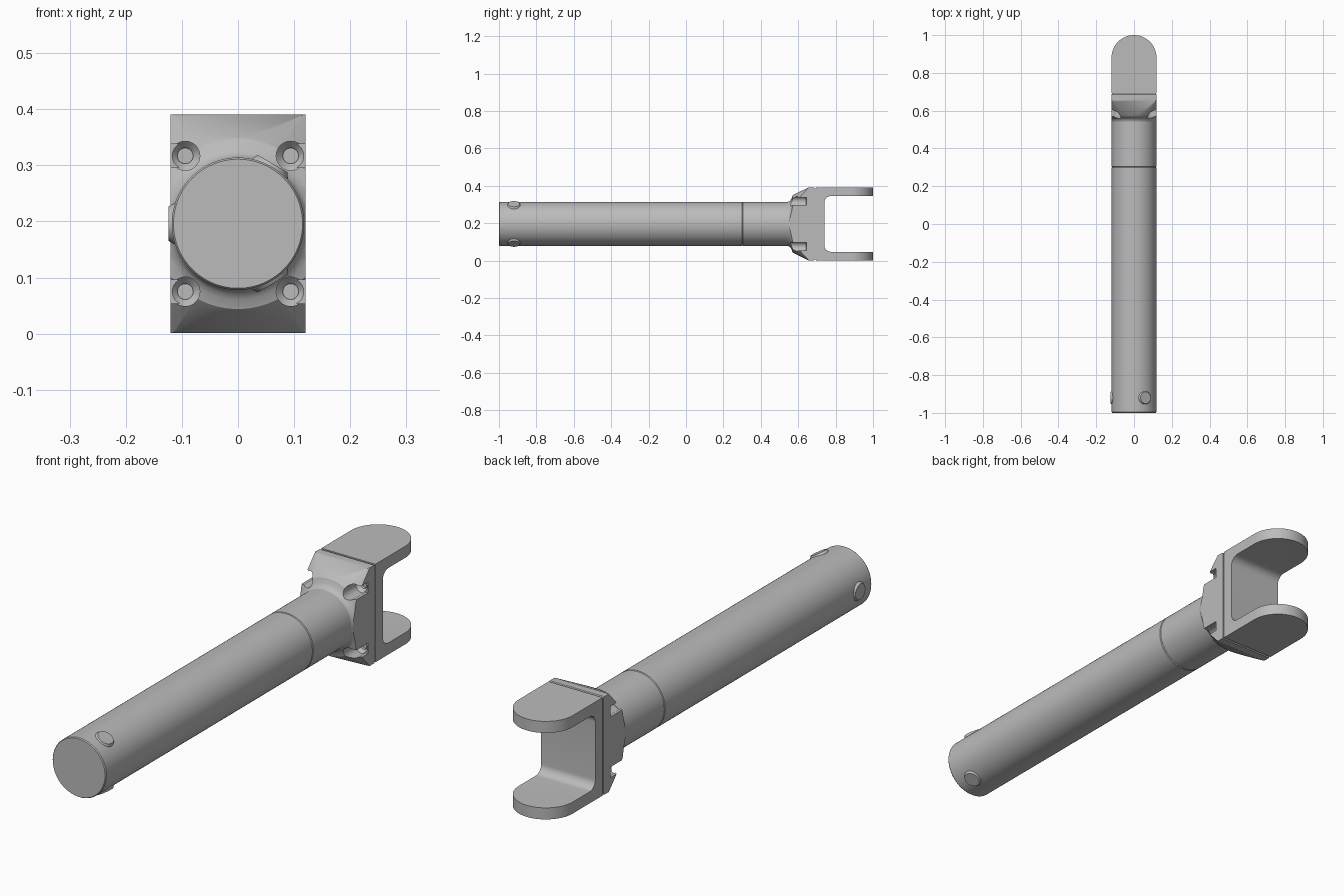
import bpy, bmesh, math
from mathutils import Matrix, Vector

cube = bpy.data.objects.get("Cube")
if cube:
    bpy.data.objects.remove(cube, do_unlink=True)

CZ = 0.196          # height of the shaft axis
HALF = 0.12         # half width of the fork end
R = 0.118           # shaft radius

grey = bpy.data.materials.new("metal grey")
grey.use_nodes = True
colour = (0.5, 0.5, 0.5, 1)
grey.diffuse_color = colour
grey.node_tree.nodes["Principled BSDF"].inputs["Base Color"].default_value = colour


def make(name, bm):
    bmesh.ops.remove_doubles(bm, verts=bm.verts, dist=1e-5)
    bmesh.ops.recalc_face_normals(bm, faces=bm.faces)
    mesh = bpy.data.meshes.new(name)
    bm.to_mesh(mesh)
    bm.free()
    mesh.materials.append(grey)
    ob = bpy.data.objects.new(name, mesh)
    bpy.context.collection.objects.link(ob)
    return ob


def lathe(name, profile, centre=(0, 0, 0), axis=(0, 1, 0), steps=96):
    """Spin (radius, distance) points around an axis."""
    bm = bmesh.new()
    verts = [bm.verts.new((r, 0, d)) for r, d in profile]
    edges = [bm.edges.new(pair) for pair in zip(verts, verts[1:])]
    bmesh.ops.spin(bm, geom=verts + edges, cent=(0, 0, 0), axis=(0, 0, 1),
                   angle=math.tau, steps=steps, use_merge=True)
    turn = Vector(axis).to_track_quat('Z', 'Y').to_matrix().to_4x4()
    bmesh.ops.transform(bm, matrix=Matrix.Translation(centre) @ turn, verts=bm.verts)
    return make(name, bm)


def prism(name, points, direction):
    """Extrude a closed outline along a vector."""
    bm = bmesh.new()
    face = bm.faces.new([bm.verts.new(p) for p in points])
    out = bmesh.ops.extrude_face_region(bm, geom=[face])
    bmesh.ops.translate(bm, vec=direction,
                        verts=[v for v in out["geom"] if isinstance(v, bmesh.types.BMVert)])
    return make(name, bm)


def side_prism(name, outline, half):
    return prism(name, [(-half, y, CZ + z) for y, z in outline], (2 * half, 0, 0))


def boolean(ob, tool, operation):
    mod = ob.modifiers.new(operation, 'BOOLEAN')
    mod.operation, mod.object, mod.solver = operation, tool, 'EXACT'
    bpy.context.view_layer.objects.active = ob
    bpy.ops.object.modifier_apply(modifier=mod.name)
    bpy.data.objects.remove(tool, do_unlink=True)


def arc(cx, cy, r, start, end, n):
    return [(cx + r * math.cos(math.radians(start + (end - start) * i / n)),
             cy + r * math.sin(math.radians(start + (end - start) * i / n)))
            for i in range(n + 1)]


def mirrored(half):
    return half + [(y, -z) for y, z in reversed(half)]


axis_point = (0, 0, CZ)
parts = []

# Long shaft and coupling, separated by a fine joint
parts.append(lathe("shaft", [(0, -1), (R - .003, -1), (R, -.996), (R, .299),
                             (R - .003, .302), (0, .302)], axis_point))
parts.append(lathe("coupling", [(0, .302), (R - .003, .302), (R, .305),
                                (R, .688), (0, .688)], axis_point))

# Three shallow round bosses near the free end
for i, angle in enumerate((60, 180, 300)):
    a = math.radians(angle)
    parts.append(lathe(f"boss_{i + 1}", [(0, .09), (.037, .09), (.036, .115), (.031, .1235), (0, .1235)],
                       (0, -.92, CZ), (math.cos(a), 0, math.sin(a)), 40))

# Flange: sloped block trimmed by a flared cone
flange = side_prism("flange", mirrored([(.53, .134), (.655, .195), (.685, .195), (.689, .191)]), HALF)
flare = lathe("flare", [(0, .54), (.117, .54), (.12, .55), (.125, .557), (.135, .564),
                        (.152, .57), (.232, .66), (.3, .72), (0, .72)], axis_point)
boolean(flange, flare, 'INTERSECT')

# Bolt pockets, open at the sides, with a tapered floor
for sx in (-1, 1):
    for sz in (-1, 1):
        x, z = sx * .094, CZ + sz * .121
        pocket = lathe("pocket", [(0, .5), (.026, .5), (.026, .642), (.014, .655),
                                  (.014, .665), (0, .665)], (x, 0, z), steps=32)
        slot = prism("slot", [(x, .5, z - .021), (x, .645, z - .021),
                              (x, .645, z + .021), (x, .5, z + .021)], (sx * .06, 0, 0))
        boolean(flange, pocket, 'DIFFERENCE')
        boolean(flange, slot, 'DIFFERENCE')
parts.append(flange)

# Recessed seam between flange and fork
parts.append(side_prism("seam", [(.68, -.19), (.70, -.19), (.70, .19), (.68, .19)], HALF - .004))

# Fork: C profile with filleted inner corners and rounded arm ends
inner, fillet = .149, .035
c_half = [(.694, .195), (1, .195), (1, inner)] + arc(.74 + fillet, inner - fillet, fillet, 90, 180, 10)
fork = side_prism("fork", mirrored(c_half), HALF + .02)
plan = [(-HALF + .001, .6)] + arc(0, .881, HALF - .001, 180, 0, 48) + [(HALF - .001, .6)]
boolean(fork, prism("plan", [(x, y, -.1) for x, y in plan], (0, 0, .6)), 'INTERSECT')
parts.append(fork)

# Smooth curved surfaces, keep hard edges
bpy.ops.object.select_all(action='DESELECT')
for ob in parts:
    ob.select_set(True)
bpy.context.view_layer.objects.active = parts[0]
bpy.ops.object.shade_smooth_by_angle(angle=math.radians(28))
